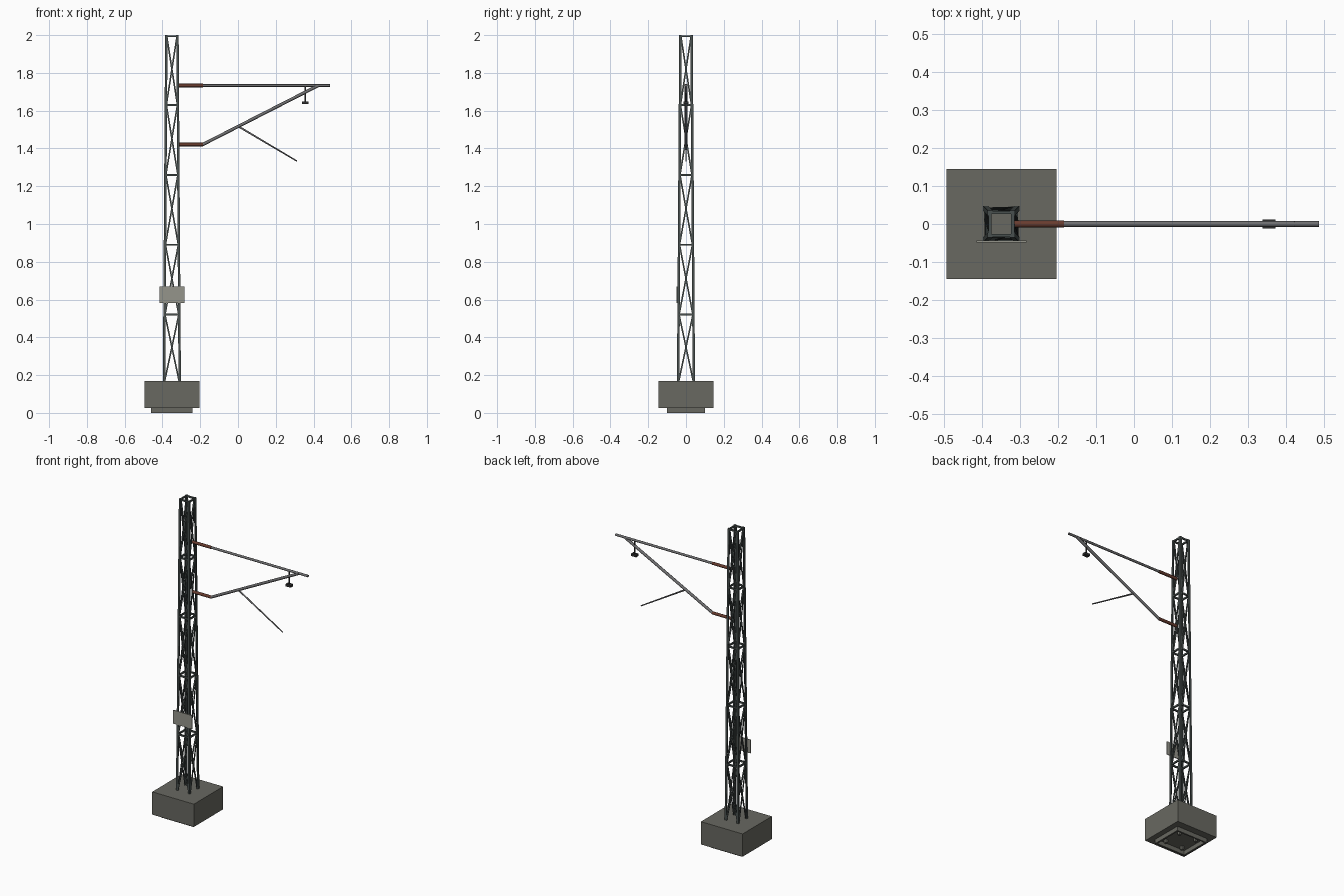
import bpy, bmesh
from mathutils import Vector

if "Cube" in bpy.data.objects:
    bpy.data.objects.remove(bpy.data.objects["Cube"])

CX = -0.35                      # mast axis
Z0, Z1 = 0.165, 2.0             # mast foot and top


def mat(name, r, g, b, a=1.0):
    m = bpy.data.materials.new(name)
    m.diffuse_color = (r, g, b, a)
    m.use_nodes = True
    m.node_tree.nodes["Principled BSDF"].inputs["Base Color"].default_value = m.diffuse_color
    return m


STEEL = mat("dark_steel", 0.065, 0.08, 0.077)
PIPE = mat("grey_pipe", 0.16, 0.16, 0.165)
BROWN = mat("brown_insulator", 0.14, 0.045, 0.028)
CONCRETE = mat("concrete", 0.14, 0.14, 0.12)
PLATE = mat("plate", 0.3, 0.3, 0.26, 0.6)
BLACK = mat("black_clamp", 0.03, 0.03, 0.03)


def finish(bm, name, m):
    bmesh.ops.recalc_face_normals(bm, faces=bm.faces)
    me = bpy.data.meshes.new(name)
    bm.to_mesh(me)
    bm.free()
    ob = bpy.data.objects.new(name, me)
    me.materials.append(m)
    bpy.context.collection.objects.link(ob)
    return ob


def add_box(bm, x0, x1, y0, y1, z0, z1):
    g = bmesh.ops.create_cube(bm, size=1)
    for v in g["verts"]:
        v.co = ((x0 + x1) / 2 + v.co.x * (x1 - x0),
                (y0 + y1) / 2 + v.co.y * (y1 - y0),
                (z0 + z1) / 2 + v.co.z * (z1 - z0))


def box(name, m, *dims):
    bm = bmesh.new()
    add_box(bm, *dims)
    return finish(bm, name, m)


def loft(bm, a, b):
    """Closed prism between two matching loops of points."""
    va, vb = [bm.verts.new(p) for p in a], [bm.verts.new(p) for p in b]
    n = len(a)
    for i in range(n):
        j = (i + 1) % n
        bm.faces.new((va[i], va[j], vb[j], vb[i]))
    bm.faces.new(va[::-1])
    bm.faces.new(vb)


def flat_bar(bm, p, q, out, w, t):
    """Flat strip from p to q, thickness along the outward normal."""
    p, q, out = Vector(p), Vector(q), Vector(out)
    s = (q - p).normalized().cross(out) * w / 2
    o = out * t / 2
    loft(bm, [c + k for k in (s + o, s - o, -s - o, -s + o) for c in (p,)],
         [q + k for k in (s + o, s - o, -s - o, -s + o)])


def rod(name, m, p, q, r1, r2=None, sides=8):
    p, q = Vector(p), Vector(q)
    bm = bmesh.new()
    bmesh.ops.create_cone(bm, cap_ends=True, segments=sides, radius1=r1,
                          radius2=r2 or r1, depth=(q - p).length)
    rot = (q - p).to_track_quat('Z', 'Y')
    for v in bm.verts:
        v.co = rot @ v.co + (p + q) / 2
    ob = finish(bm, name, m)
    bpy.ops.object.select_all(action='DESELECT')
    ob.select_set(True)
    bpy.context.view_layer.objects.active = ob
    bpy.ops.object.shade_smooth_by_angle(angle=0.9)
    return ob


def half(z):                    # outer half width of the tapering mast
    return 0.048 + (0.036 - 0.048) * (z - Z0) / (Z1 - Z0)


# Foundation block with a hollow locating rim and pegs underneath
box("foundation_block", CONCRETE, CX - 0.145, CX + 0.145, -0.145, 0.145, 0.027, 0.17)
bm = bmesh.new()
for s in (-1, 1):
    ya, yb = sorted((s * 0.1, s * 0.09))
    add_box(bm, CX - 0.11, CX + 0.11, ya, yb, 0, 0.03)
    xa, xb = sorted((CX + s * 0.11, CX + s * 0.1))
    add_box(bm, xa, xb, -0.09, 0.09, 0, 0.03)
    for k in (-1, 1):
        add_box(bm, CX + s * 0.06 - 0.008, CX + s * 0.06 + 0.008,
                k * 0.06 - 0.008, k * 0.06 + 0.008, 0.005, 0.03)
finish(bm, "foundation_rim", CONCRETE)

# Four angle-section mast legs
W, T = 0.013, 0.006
bm = bmesh.new()
for sx in (-1, 1):
    for sy in (-1, 1):
        loops = []
        for z in (Z0, Z1):
            h = half(z)
            prof = [(h, h), (h - W, h), (h - W, h - T), (h - T, h - T), (h - T, h - W), (h, h - W)]
            loops.append([(CX + sx * x, sy * y, z) for x, y in prof])
        loft(bm, *loops)
finish(bm, "mast_legs", STEEL)

# Horizontal rings and crossed lattice on all four sides
levels = [Z0, 0.52, 0.89, 1.26, 1.63, 1.994]
rings, braces = bmesh.new(), bmesh.new()
for out in ((0, -1, 0), (1, 0, 0), (0, 1, 0), (-1, 0, 0)):
    o = Vector(out)
    side = Vector((-o.y, o.x, 0))

    def on_side(k, z, inset, dep):
        return Vector((CX, 0, z)) + side * k * (half(z) - inset) + o * (half(z) - dep)

    for z in levels[1:]:
        flat_bar(rings, on_side(-1, z, 0.003, 0.006), on_side(1, z, 0.003, 0.006), out, 0.01, 0.008)
    for za, zb in zip(levels, levels[1:]):
        for k, dep in ((-1, 0.004), (1, 0.008)):
            flat_bar(braces, on_side(k, za, 0.009, dep), on_side(-k, zb, 0.009, dep), out, 0.008, 0.004)
finish(rings, "mast_rings", STEEL)
finish(braces, "lattice_braces", STEEL)

# Number plate (blank) on the front
box("mast_plate", PLATE, CX - 0.066, CX + 0.066, -0.049, -0.044, 0.583, 0.668)

# Cantilever: insulators, top tube, diagonal tube, steady arm
rod("upper_insulator", BROWN, (-0.318, 0, 1.733), (-0.185, 0, 1.733), 0.0095)
rod("lower_insulator", BROWN, (-0.318, 0, 1.421), (-0.185, 0, 1.421), 0.0095)
rod("top_tube", PIPE, (-0.19, 0, 1.733), (0.488, 0, 1.733), 0.0075)
rod("diagonal_tube", PIPE, (-0.19, 0, 1.419), (0.425, 0, 1.733), 0.0085)
rod("steady_arm", PIPE, (0.0, 0, 1.518), (0.312, 0, 1.333), 0.005, 0.0035)

# Wire hanger and clamp near the tip
rod("hanger_rod", BLACK, (0.356, 0, 1.73), (0.356, 0, 1.645), 0.005)
box("wire_clamp", BLACK, 0.339, 0.374, -0.012, 0.012, 1.634, 1.649)
